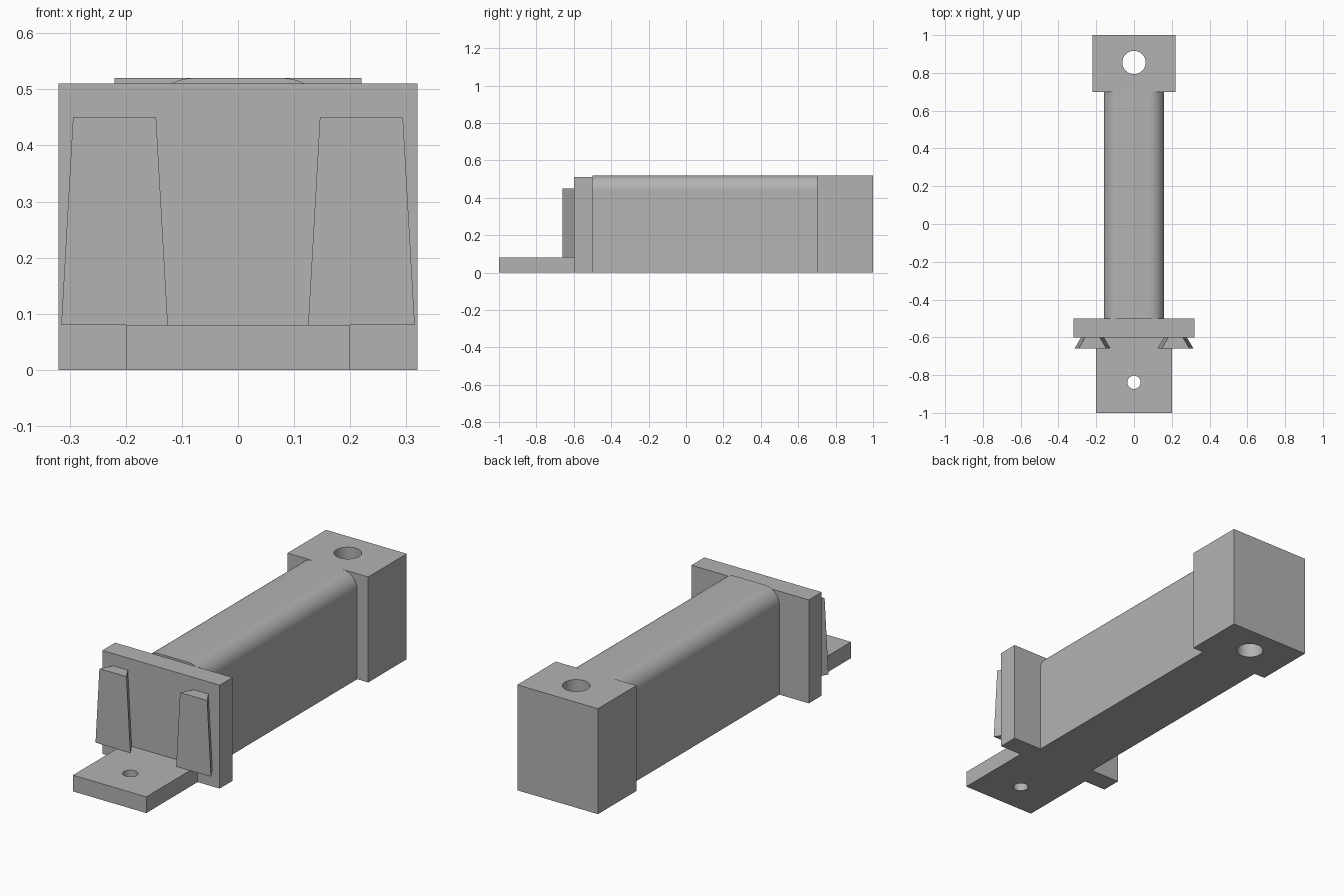
import bpy
import bmesh
from math import radians, sin, cos

if "Cube" in bpy.data.objects:
    bpy.data.objects.remove(bpy.data.objects["Cube"])

grey = bpy.data.materials.new("plain grey")
grey.use_nodes = True
colour = (0.45, 0.45, 0.45, 1)
grey.diffuse_color = colour
grey.node_tree.nodes["Principled BSDF"].inputs["Base Color"].default_value = colour


def loft(name, start, end):
    """Solid between two matching outlines."""
    bm = bmesh.new()
    a = [bm.verts.new(p) for p in start]
    b = [bm.verts.new(p) for p in end]
    bm.faces.new(a)
    bm.faces.new(b[::-1])
    for i in range(len(a)):
        j = (i + 1) % len(a)
        bm.faces.new((a[j], a[i], b[i], b[j]))
    bmesh.ops.recalc_face_normals(bm, faces=bm.faces)
    mesh = bpy.data.meshes.new(name)
    bm.to_mesh(mesh)
    bm.free()
    mesh.materials.append(grey)
    obj = bpy.data.objects.new(name, mesh)
    bpy.context.collection.objects.link(obj)
    return obj


def box(name, half_x, y0, y1, top):
    outline = [(-half_x, 0), (half_x, 0), (half_x, top), (-half_x, top)]
    return loft(name, [(x, y0, z) for x, z in outline], [(x, y1, z) for x, z in outline])


def smooth(obj):
    bpy.ops.object.select_all(action='DESELECT')
    obj.select_set(True)
    bpy.context.view_layer.objects.active = obj
    bpy.ops.object.shade_smooth_by_angle(angle=radians(30))


def drill(obj, y, radius):
    """Vertical round hole through a part."""
    bpy.ops.mesh.primitive_cylinder_add(vertices=48, radius=radius, depth=2, location=(0, y, 0))
    cutter = bpy.context.object
    cutter.name = "hole_cutter"
    cutter.hide_render = True
    cutter.data.materials.append(grey)
    mod = obj.modifiers.new("hole", 'BOOLEAN')
    mod.operation = 'DIFFERENCE'
    mod.solver = 'EXACT'
    mod.object = cutter
    bpy.context.view_layer.objects.active = obj
    bpy.ops.object.modifier_apply(modifier=mod.name)
    bpy.data.objects.remove(cutter)
    smooth(obj)


# Long beam with rounded top edges
half, height, r = 0.16, 0.52, 0.08
arc = [radians(90 * i / 12) for i in range(13)]
right = [(half - r + r * cos(t), height - r + r * sin(t)) for t in arc]
profile = [(-half, 0), (half, 0)] + right + [(-x, z) for x, z in reversed(right)]
beam = loft("beam", [(x, -0.5, z) for x, z in profile], [(x, 0.7, z) for x, z in profile])
smooth(beam)

# End block, cross plate and mounting tongue
drill(box("end_block", 0.22, 0.7, 1.0, height), 0.855, 0.062)
box("cross_plate", 0.32, -0.6, -0.5, 0.51)
drill(box("mounting_tongue", 0.2, -1.0, -0.6, 0.08), -0.838, 0.035)


# Pair of dovetail cleats, wider at the front and at the bottom
def cleat_outline(cx, y, low, high):
    return [(cx - low, y, 0.08), (cx + low, y, 0.08), (cx + high, y, 0.45), (cx - high, y, 0.45)]


for side, cx in (("left", 0.22), ("right", -0.22)):
    loft(side + "_cleat", cleat_outline(cx, -0.66, 0.095, 0.074),
         cleat_outline(cx, -0.6, 0.06, 0.039))
